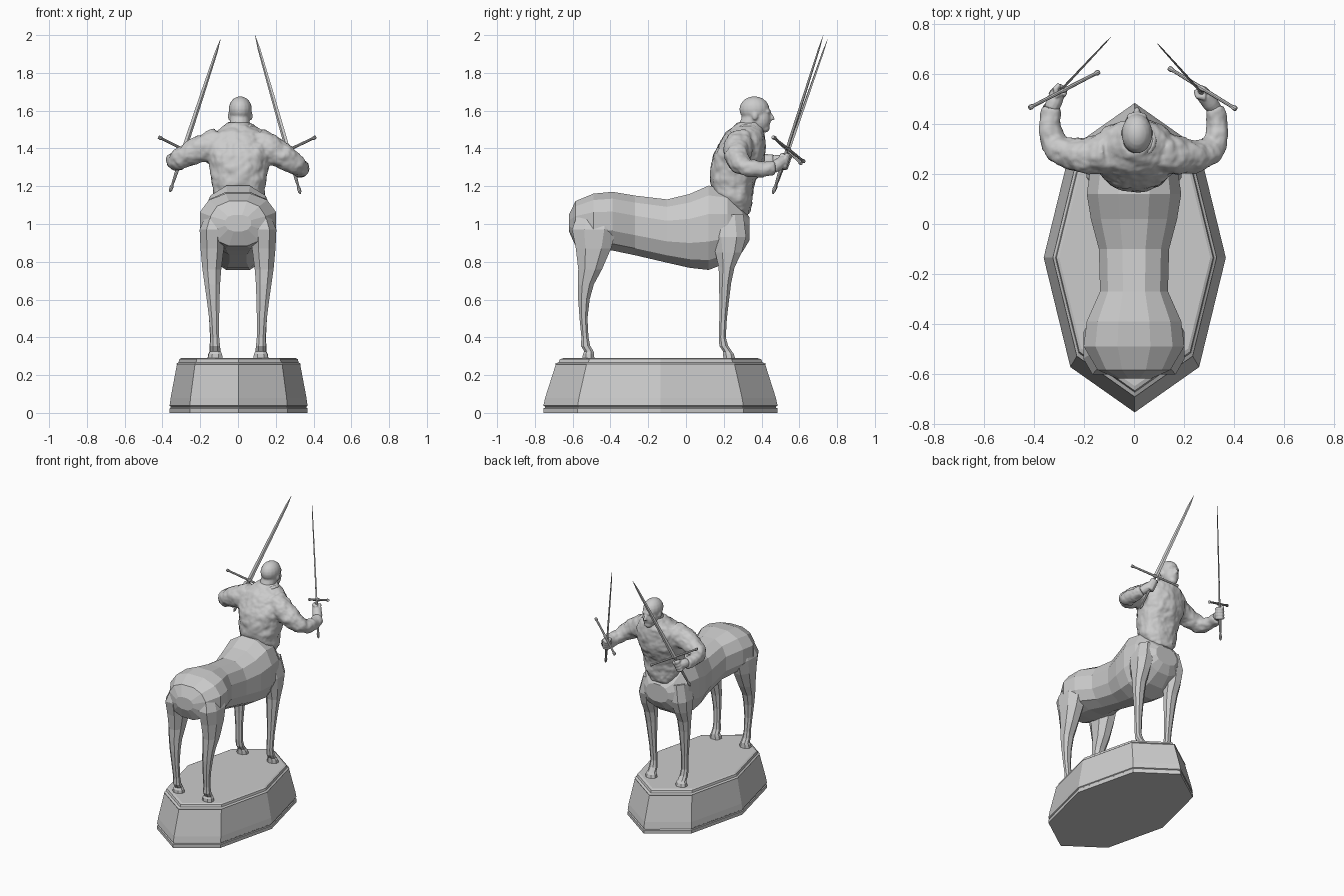
import bpy, bmesh, math
from mathutils import Vector as V

X, Y, Z = V((1, 0, 0)), V((0, 1, 0)), V((0, 0, 1))


def loft(bm, rings, n, power=1.0, turn=0.0):
    """Skin closed rings given as (centre, side vector, other vector)."""
    loops = []
    for c, u, v in rings:
        loop = []
        for i in range(n):
            a = 2 * math.pi * i / n + turn
            ca, sa = math.cos(a), math.sin(a)
            p = V(c) + u * math.copysign(abs(ca) ** power, ca) + v * math.copysign(abs(sa) ** power, sa)
            loop.append(bm.verts.new(p))
        loops.append(loop)
    for a, b in zip(loops, loops[1:]):
        for i in range(n):
            j = (i + 1) % n
            bm.faces.new((a[i], a[j], b[j], b[i]))
    bm.faces.new(loops[0])
    bm.faces.new(loops[-1])


def tube(bm, pts, n=10):
    """Round tube through (x, y, z, radius) points."""
    ps = [V(p[:3]) for p in pts]
    rings = []
    for i, p in enumerate(ps):
        t = (ps[min(i + 1, len(ps) - 1)] - ps[max(i - 1, 0)]).normalized()
        u = t.cross(Z if abs(t.z) < 0.9 else Y).normalized()
        rings.append((p, u * pts[i][3], t.cross(u) * pts[i][3]))
    loft(bm, rings, n)


def ball(bm, c, size):
    r = bmesh.ops.create_uvsphere(bm, u_segments=16, v_segments=10, radius=1)
    bmesh.ops.scale(bm, vec=size, verts=r["verts"])
    bmesh.ops.translate(bm, vec=c, verts=r["verts"])


def finish(bm, name):
    bmesh.ops.recalc_face_normals(bm, faces=bm.faces)
    me = bpy.data.meshes.new(name)
    bm.to_mesh(me)
    bm.free()
    ob = bpy.data.objects.new(name, me)
    bpy.context.collection.objects.link(ob)
    return ob


def sculpt(ob, voxel, smooth, folds=0.0, size=0.06):
    """Fuse overlapping forms into one smooth skin, optionally with folds."""
    m = ob.modifiers.new("fuse", 'REMESH')
    m.mode, m.voxel_size, m.use_smooth_shade = 'VOXEL', voxel, True
    m = ob.modifiers.new("soften", 'SMOOTH')
    m.factor, m.iterations = 0.5, smooth
    if folds:
        t = bpy.data.textures.new("folds", 'CLOUDS')
        t.noise_scale = size
        m = ob.modifiers.new("folds", 'DISPLACE')
        m.texture, m.strength, m.mid_level = t, folds, 0.5


# Stepped octagonal plinth
bm = bmesh.new()
profile = [(1, 0), (1, .024), (.985, .028), (.985, .034), (1, .038), (.985, .08),
           (.895, .255), (.9, .26), (.87, .268), (.86, .284), (.83, .29)]
loft(bm, [((.003, -.135, z), X * .365 * r, Y * .62 * r) for r, z in profile], 8)
finish(bm, "plinth")

# Horse barrel: y, top, bottom, half width
bm = bmesh.new()
body = [(-.62, 1.05, .96, .07), (-.585, 1.125, .88, .15), (-.49, 1.165, .865, .208),
        (-.39, 1.175, .855, .195), (-.27, 1.155, .83, .14), (-.1, 1.135, .79, .145),
        (.02, 1.165, .762, .178), (.12, 1.21, .75, .195), (.22, 1.19, .79, .18),
        (.30, 1.09, .85, .145), (.335, 1.04, .91, .09)]
loft(bm, [((0, y, (t + b) / 2), X * w, Z * (t - b) / 2) for y, t, b, w in body], 12, .85, math.pi / 12)
finish(bm, "horse_body")

# Legs: z, back y, front y, inner x, outer x
hind = [(1.06, -.58, -.36, .07, .17), (.97, -.612, -.36, .065, .208), (.87, -.59, -.39, .07, .203),
        (.76, -.575, -.44, .085, .192), (.68, -.575, -.485, .092, .18), (.6, -.573, -.508, .095, .168),
        (.5, -.565, -.52, .098, .155), (.4, -.555, -.515, .098, .147), (.355, -.558, -.505, .093, .15),
        (.325, -.54, -.487, .09, .15), (.312, -.548, -.485, .082, .158), (.29, -.55, -.483, .078, .162)]
fore = [(1.05, .13, .31, .06, .165), (.93, .13, .325, .065, .195), (.85, .15, .30, .08, .19),
        (.77, .17, .26, .088, .183), (.69, .172, .242, .092, .175), (.6, .175, .23, .098, .165),
        (.5, .175, .218, .102, .155), (.4, .172, .212, .1, .15), (.355, .175, .225, .095, .152),
        (.325, .195, .245, .092, .152), (.312, .195, .255, .084, .16), (.29, .195, .262, .08, .164)]
for name, leg in (("hind_leg", hind), ("front_leg", fore)):
    for s, side in ((1, "right"), (-1, "left")):
        bm = bmesh.new()
        loft(bm, [((s * (i + o) / 2, (b + f) / 2, z), X * (o - i) / 2, Y * (f - b) / 2)
                  for z, b, f, i, o in leg], 8, .9, math.pi / 8)
        finish(bm, f"{name}_{side}")

# Loose shirt: z, back y, front y, half width, then sleeves fused in
bm = bmesh.new()
shirt = [(1.05, .26, .335, .07), (1.1, .19, .35, .115), (1.16, .145, .355, .137), (1.22, .13, .365, .142),
         (1.3, .13, .405, .155), (1.37, .145, .418, .17), (1.43, .175, .418, .168),
         (1.48, .21, .415, .135), (1.52, .255, .40, .08), (1.54, .28, .39, .06)]
loft(bm, [((.005, (b + f) / 2, z), X * w, Y * (f - b) / 2) for z, b, f, w in shirt], 24, .9)
tube(bm, [(.1, .29, 1.43, .08), (.17, .275, 1.4, .078), (.24, .27, 1.36, .066), (.3, .285, 1.315, .056),
          (.328, .33, 1.295, .05), (.335, .4, 1.29, .044), (.325, .47, 1.295, .038)], 14)
tube(bm, [(-.1, .29, 1.43, .08), (-.17, .275, 1.405, .078), (-.25, .28, 1.375, .066), (-.305, .3, 1.345, .057),
          (-.33, .34, 1.33, .05), (-.338, .41, 1.33, .044), (-.33, .47, 1.335, .038)], 14)
sculpt(finish(bm, "shirt_and_sleeves"), .009, 5, .022)

# Open shirt collar
bm = bmesh.new()
tube(bm, [(.01 + .068 * math.sin(a), .335 - .062 * math.cos(a), 1.515 - .012 * math.cos(2 * a) - .03 * (abs(a) / 2.8) ** 2, .014)
          for a in [-2.8 + .4 * k for k in range(15)]], 8)
sculpt(finish(bm, "collar"), .006, 3)

# Head: bowed slightly, with neck, jaw, nose, brow and ears
bm = bmesh.new()
ball(bm, (.012, .362, 1.607), (.062, .08, .069))
ball(bm, (.012, .395, 1.555), (.052, .055, .068))
ball(bm, (.012, .418, 1.508), (.03, .026, .024))
ball(bm, (.012, .432, 1.595), (.042, .018, .014))
tube(bm, [(.012, .44, 1.588, .009), (.012, .455, 1.568, .011), (.012, .458, 1.55, .013)])
tube(bm, [(.005, .31, 1.46, .062), (.008, .335, 1.52, .055), (.012, .355, 1.58, .05)], 14)
for s in (1, -1):
    ball(bm, (.012 + s * .057, .365, 1.572), (.009, .016, .023))
sculpt(finish(bm, "head"), .006, 4)

# Swords with gripping fists: pommel, tip, guard ends
swords = [("right", (.33, .46, 1.16), (.09, .727, 2.0), (.41, .46, 1.46), (.14, .625, 1.33), (.325, .46, 1.295)),
          ("left", (-.36, .465, 1.17), (-.092, .75, 1.98), (-.42, .465, 1.46), (-.14, .61, 1.32), (-.332, .46, 1.335))]
for side, pommel, tip, g0, g1, wrist in swords:
    p, t, g0, g1, wrist = map(V, (pommel, tip, g0, g1, wrist))
    d, g = (t - p).normalized(), (g1 - g0).normalized()
    n = d.cross(g).normalized()
    hub = p + d * (((g0 + g1) / 2 - p).dot(d))

    # Diamond section blade
    bm = bmesh.new()
    L = (t - hub).length
    loft(bm, [(hub + d * L * f, g * w, n * w * .35) for f, w in
              ((0, .015), (.5, .012), (.88, .008), (1, .0008))], 4)
    finish(bm, f"blade_{side}")

    # Crossguard, grip and pommel
    bm = bmesh.new()
    span = g1 - g0
    tube(bm, [(*(g0 + span * f), r) for f, r in ((0, .009), (.03, .011), (.07, .007), (.45, .008),
              (.5, .012), (.55, .008), (.93, .007), (.97, .011), (1, .009))], 8)
    tube(bm, [(*(p + (hub - p) * f), r) for f, r in ((0, .004), (.05, .009), (.12, .01), (.18, .006),
              (.3, .008), (.6, .01), (1, .008))], 8)
    finish(bm, f"hilt_{side}")

    # Fist: palm, wrapped fingers and thumb
    bm = bmesh.new()
    hand = hub - d * .065
    tube(bm, [(*wrist, .029), (*(wrist.lerp(hand, .45)), .033), (*hand, .03)], 12)
    out = (hand - wrist).normalized()
    out = (out - d * out.dot(d)).normalized()
    q = d.cross(out)
    for k in range(4):
        c = hand + d * (.03 - .02 * k)
        tube(bm, [(*(c + (out * math.cos(a) + q * math.sin(a)) * .02), .0125)
                  for a in (-2.2, -1.4, -.6, .2, 1, 1.8)], 8)
    tube(bm, [(*(hand - out * .02 + d * .02), .014), (*(hand + q * .022 + d * .035), .012),
              (*(hand + q * .012 + out * .022 + d * .045), .01)], 8)
    sculpt(finish(bm, f"fist_{side}"), .005, 2)
